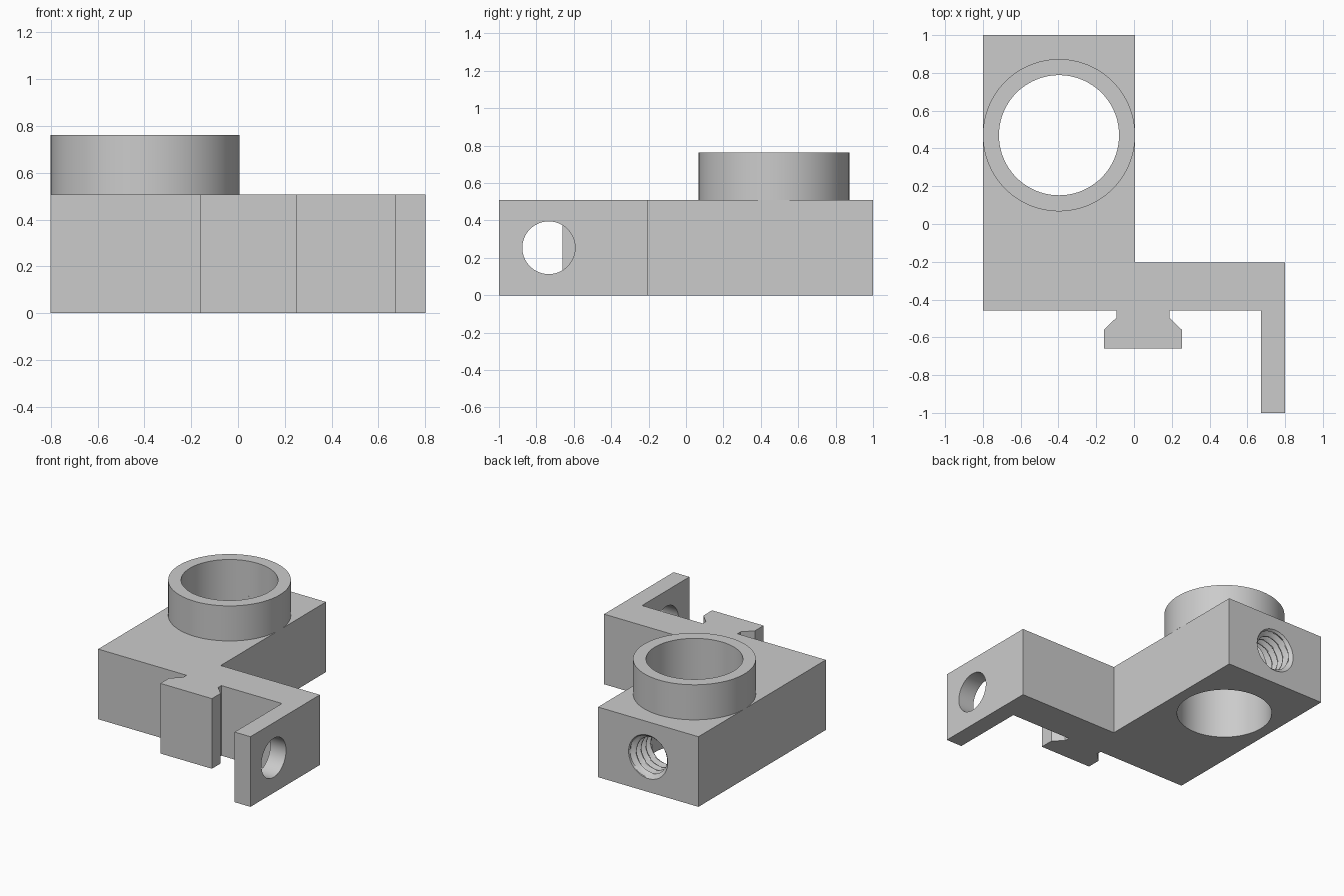
import bpy
import bmesh
from math import cos, sin, tau, radians
from mathutils import Matrix

if "Cube" in bpy.data.objects:
    bpy.data.objects.remove(bpy.data.objects["Cube"], do_unlink=True)

grey = bpy.data.materials.new("light grey")
grey.use_nodes = True
colour = (0.6, 0.6, 0.6, 1)
grey.diffuse_color = colour
grey.node_tree.nodes["Principled BSDF"].inputs["Base Color"].default_value = colour

BODY_TOP, RING_TOP = 0.508, 0.762
RING_X, RING_Y, RING_R, BORE_R = -0.397, 0.47, 0.403, 0.318
HOLE_Z = BODY_TOP / 2


def make_object(name, bm):
    bmesh.ops.recalc_face_normals(bm, faces=bm.faces)
    mesh = bpy.data.meshes.new(name)
    bm.to_mesh(mesh)
    bm.free()
    mesh.materials.append(grey)
    obj = bpy.data.objects.new(name, mesh)
    bpy.context.collection.objects.link(obj)
    return obj


def activate(obj):
    bpy.ops.object.select_all(action="DESELECT")
    obj.select_set(True)
    bpy.context.view_layer.objects.active = obj


def cylinder(name, radius, depth, matrix):
    bm = bmesh.new()
    bmesh.ops.create_cone(bm, cap_ends=True, segments=96, radius1=radius,
                          radius2=radius, depth=depth, matrix=matrix)
    return make_object(name, bm)


def cut(target, cutter):
    cutter.hide_render = True
    mod = target.modifiers.new("cut", "BOOLEAN")
    mod.operation, mod.solver, mod.object = "DIFFERENCE", "EXACT", cutter
    activate(target)
    bpy.ops.object.modifier_apply(modifier=mod.name)
    bpy.data.objects.remove(cutter, do_unlink=True)


def thread_cutter():
    """Screw-shaped plug with a helical groove and a chamfered mouth."""
    start, end, pitch, per_pitch, sides = 0.6, 1.04, 0.055, 8, 64
    rows = round((end - start) / pitch * per_pitch)
    bm = bmesh.new()
    loops = []
    for j in range(rows + 1):
        y = start + j * pitch / per_pitch
        loop = []
        for i in range(sides):
            phase = (j / per_pitch + i / sides) % 1
            wave = min(1, max(0, 3 * abs(phase - 0.5) - 0.25))
            r = max(0.122 + 0.034 * wave, min(0.158, 0.158 - (1 - y)))
            a = tau * i / sides
            loop.append(bm.verts.new((RING_X + r * cos(a), y, HOLE_Z + r * sin(a))))
        loops.append(loop)
    for low, high in zip(loops, loops[1:]):
        for i in range(sides):
            k = (i + 1) % sides
            bm.faces.new((low[i], low[k], high[k], high[i]))
    bm.faces.new(loops[0])
    bm.faces.new(loops[-1])
    bmesh.ops.triangulate(bm, faces=bm.faces)
    return make_object("thread_cutter", bm)


# Body: block, arm, dovetail and end tab from one outline
outline = [(-0.8, 1), (0.005, 1), (0.005, -0.205), (0.8, -0.205), (0.8, -1),
           (0.673, -1), (0.673, -0.458), (0.187, -0.458), (0.187, -0.495),
           (0.253, -0.56), (0.253, -0.66), (-0.16, -0.66), (-0.16, -0.56),
           (-0.092, -0.495), (-0.092, -0.458), (-0.8, -0.458)]
bm = bmesh.new()
base = bm.faces.new([bm.verts.new((x, y, 0)) for x, y in outline])
top = bmesh.ops.extrude_face_region(bm, geom=[base])["geom"]
bmesh.ops.translate(bm, vec=(0, 0, BODY_TOP),
                    verts=[v for v in top if isinstance(v, bmesh.types.BMVert)])
body = make_object("bracket_body", bm)

# Vertical bore, threaded rear hole and cross hole in the tab
cut(body, cylinder("bore_cutter", BORE_R, 2, Matrix.Translation((RING_X, RING_Y, 0.5))))
cut(body, thread_cutter())
cut(body, cylinder("tab_cutter", 0.141, 0.4,
                   Matrix.Translation((0.735, -0.734, HOLE_Z))
                   @ Matrix.Rotation(radians(90), 4, "Y")))

# Raised collar around the bore, open underneath where it meets the body
bm = bmesh.new()
profile = [(RING_R, BODY_TOP), (RING_R, RING_TOP), (BORE_R, RING_TOP), (BORE_R, BODY_TOP)]
verts = [bm.verts.new((RING_X + r, RING_Y, z)) for r, z in profile]
edges = [bm.edges.new(pair) for pair in zip(verts, verts[1:])]
bmesh.ops.spin(bm, geom=verts + edges, cent=(RING_X, RING_Y, 0), axis=(0, 0, 1),
               angle=tau, steps=96, use_merge=True)
bmesh.ops.remove_doubles(bm, verts=bm.verts, dist=0.0001)
collar = make_object("bore_collar", bm)

for part in (body, collar):
    activate(part)
    bpy.ops.object.shade_smooth_by_angle(angle=radians(25))
